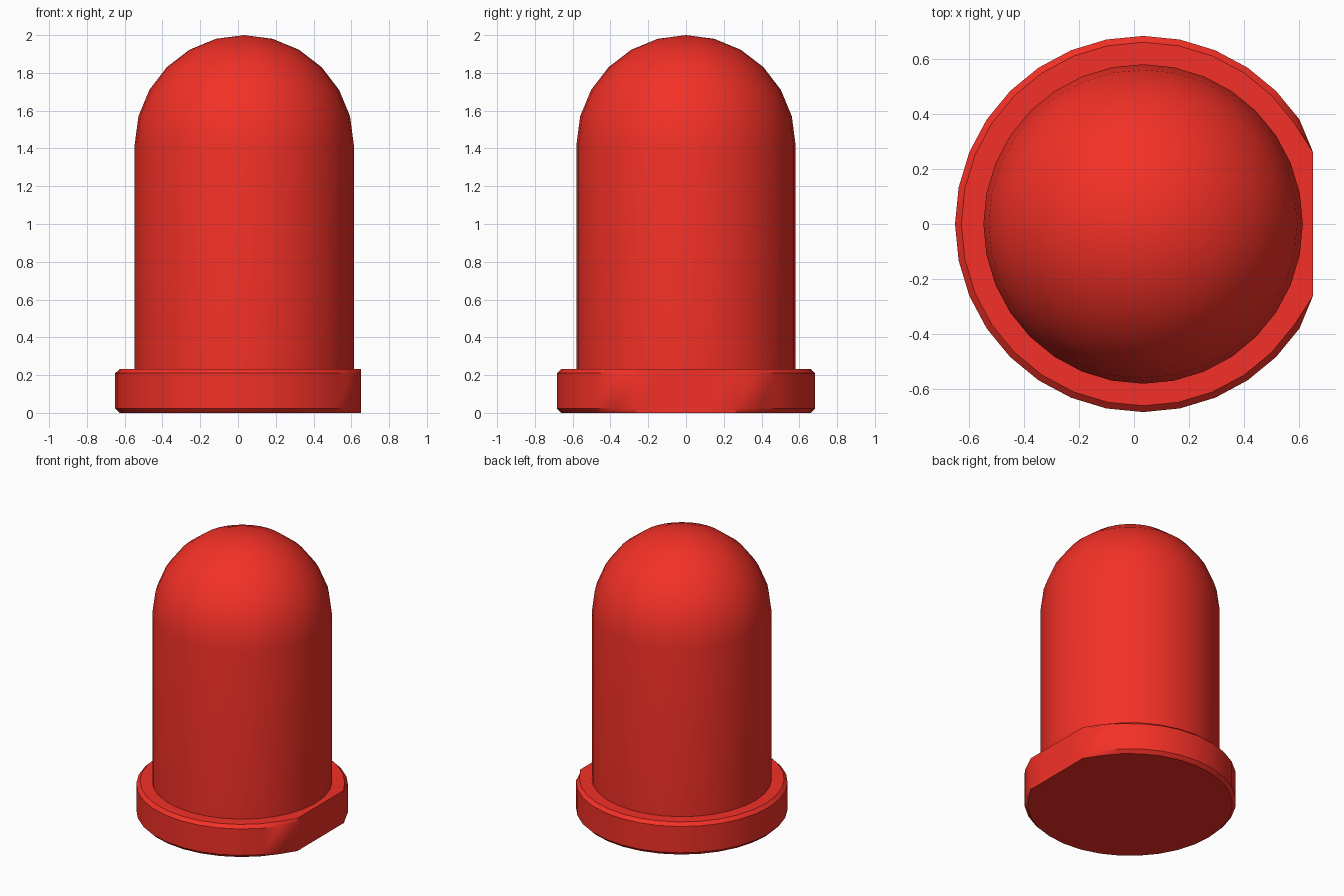
import bpy, bmesh
from math import sin, cos, pi, radians

if "Cube" in bpy.data.objects:
    bpy.data.objects.remove(bpy.data.objects["Cube"])

SEG = 32
CX = 0.033          # lens axis, offset because the rim is flattened on +x
R_RIM, R_BODY = 0.683, 0.58
FLAT_X = 0.65
Z_DOME = 1.42

# Profile (radius, height): chamfered rim, straight body, dome
profile = [(0.66, 0), (R_RIM, 0.023), (R_RIM, 0.21), (0.66, 0.232),
           (R_BODY, 0.232), (R_BODY, Z_DOME)]
profile += [(R_BODY * cos(radians(a)), Z_DOME + R_BODY * sin(radians(a)))
            for a in range(15, 90, 15)]


def point(r, z, i):
    # Rim points near +x sit on the flat face, where the chamfer vanishes
    k = min(i, SEG - i)
    if r > R_BODY + 0.01 and k <= 2:
        return FLAT_X, R_RIM * sin(2 * pi * i / SEG), z
    a = 2 * pi * i / SEG
    return CX + r * cos(a), r * sin(a), z


bm = bmesh.new()
rings = [[bm.verts.new(point(r, z, i)) for i in range(SEG)] for r, z in profile]
for low, high in zip(rings, rings[1:]):
    for i in range(SEG):
        j = (i + 1) % SEG
        bm.faces.new((low[i], low[j], high[j], high[i]))

# Bottom cap and dome tip
bm.faces.new(rings[0][::-1])
tip = bm.verts.new((CX, 0, Z_DOME + R_BODY))
for i in range(SEG):
    bm.faces.new((rings[-1][i], rings[-1][(i + 1) % SEG], tip))
bmesh.ops.recalc_face_normals(bm, faces=bm.faces)

mesh = bpy.data.meshes.new("led_lens")
bm.to_mesh(mesh)
bm.free()
lens = bpy.data.objects.new("led_lens", mesh)
bpy.context.collection.objects.link(lens)

# Red plastic
red = bpy.data.materials.new("red_plastic")
red.diffuse_color = (0.9, 0.03, 0.02, 1)
red.use_nodes = True
red.node_tree.nodes["Principled BSDF"].inputs["Base Color"].default_value = red.diffuse_color
mesh.materials.append(red)

# Smooth surfaces with crisp chamfer edges
bpy.context.view_layer.objects.active = lens
lens.select_set(True)
bpy.ops.object.shade_smooth_by_angle(angle=radians(30))
